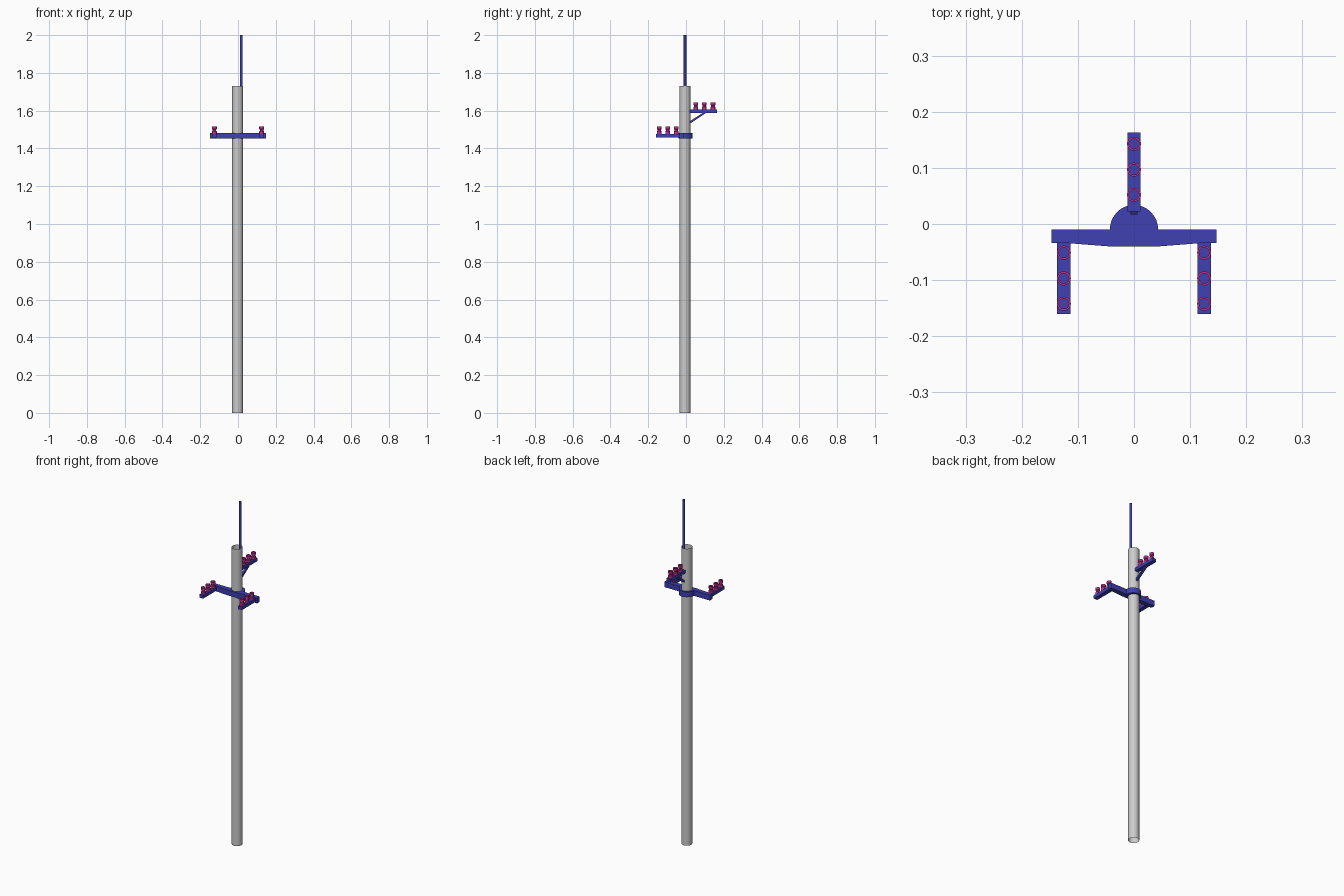
import bpy, bmesh, math
from mathutils import Vector

if "Cube" in bpy.data.objects:
    bpy.data.objects.remove(bpy.data.objects["Cube"])


def material(name, rgb):
    m = bpy.data.materials.new(name)
    m.diffuse_color = (*rgb, 1)
    m.use_nodes = True
    m.node_tree.nodes["Principled BSDF"].inputs["Base Color"].default_value = m.diffuse_color
    return m


BLUE = material("blue_steel", (0.05, 0.05, 0.45))
PINK = material("magenta_glaze", (0.55, 0.03, 0.28))


def finish(name, bm, mat=None, smooth=False):
    bmesh.ops.recalc_face_normals(bm, faces=bm.faces)
    me = bpy.data.meshes.new(name)
    bm.to_mesh(me)
    bm.free()
    ob = bpy.data.objects.new(name, me)
    bpy.context.collection.objects.link(ob)
    if mat:
        me.materials.append(mat)
    if smooth:
        bpy.ops.object.select_all(action='DESELECT')
        bpy.context.view_layer.objects.active = ob
        ob.select_set(True)
        bpy.ops.object.shade_smooth_by_angle(angle=math.radians(40))
    return ob


def lathe(name, profile, x, y, z, mat=None, n=24, closed=False):
    """Revolve (radius, height) points about a vertical axis, without caps."""
    bm = bmesh.new()
    rings = [[bm.verts.new((x + r * math.cos(2 * math.pi * i / n),
                            y + r * math.sin(2 * math.pi * i / n), z + h))
              for i in range(n)] for r, h in profile]
    if closed:
        rings.append(rings[0])
    for a, b in zip(rings, rings[1:]):
        for i in range(n):
            j = (i + 1) % n
            bm.faces.new((a[i], a[j], b[j], b[i]))
    return finish(name, bm, mat, True)


def prism(name, points, direction, mat, smooth=False):
    """Extrude a flat outline along a direction."""
    bm = bmesh.new()
    face = bm.faces.new([bm.verts.new(p) for p in points])
    out = bmesh.ops.extrude_face_region(bm, geom=[face], use_keep_orig=True)
    verts = [v for v in out["geom"] if isinstance(v, bmesh.types.BMVert)]
    bmesh.ops.translate(bm, vec=Vector(direction), verts=verts)
    return finish(name, bm, mat, smooth)


def bar(name, x, y0, y1, z0, z1, half=0.012):
    pts = [(x - half, y0, z0), (x - half, y1, z0), (x - half, y1, z1), (x - half, y0, z1)]
    return prism(name, pts, (2 * half, 0, 0), BLUE)


# hollow pole and the thin mast fixed inside its top
lathe("pole", [(0.029, 0), (0.029, 1.73)], -0.002, -0.005, 0, n=32)
lathe("mast", [(0.007, 0), (0.007, 0.30)], 0.017, -0.005, 1.70, BLUE, n=12)

# tapered crossarm, with a half-round clamp behind the pole
Z0, Z1 = 1.452, 1.483
right = [(0.043, -0.040), (0.12, -0.034), (0.147, -0.034), (0.147, -0.010)]
outline = right + [(-x, y) for x, y in reversed(right)]
prism("crossarm", [(x, y, Z0) for x, y in outline], (0, 0, Z1 - Z0), BLUE)
clamp = [(0.043 * math.cos(math.pi * i / 16), -0.010 + 0.044 * math.sin(math.pi * i / 16), Z0)
         for i in range(17)]
prism("pole_clamp", clamp, (0, 0, Z1 - Z0), BLUE, True)

# spool insulator section: two flanges around a waist, with an open bore
spool = [(0.009, 0), (0.0125, 0), (0.0125, 0.013), (0.0098, 0.016),
         (0.0098, 0.022), (0.0125, 0.025), (0.0125, 0.038), (0.009, 0.038)]


def insulators(prefix, x, ys, z):
    for i, y in enumerate(ys):
        lathe(f"{prefix}_insulator_{i + 1}", spool, x, y, z, PINK, 20, True)


# two front arms at the crossarm ends
for side, x in (("left", -0.125), ("right", 0.125)):
    bar(f"{side}_arm", x, -0.160, -0.034, 1.458, 1.477)
    insulators(side, x, (-0.142, -0.097, -0.051), 1.477)

# single rear arm with a diagonal brace
bar("rear_arm", 0, 0.022, 0.163, 1.588, 1.606)
insulators("rear", 0, (0.052, 0.097, 0.143), 1.606)
brace = [(-0.006, 0.017, 1.542), (-0.006, 0.024, 1.533),
         (-0.006, 0.108, 1.589), (-0.006, 0.090, 1.589)]
prism("rear_brace", brace, (0.012, 0, 0), BLUE)
